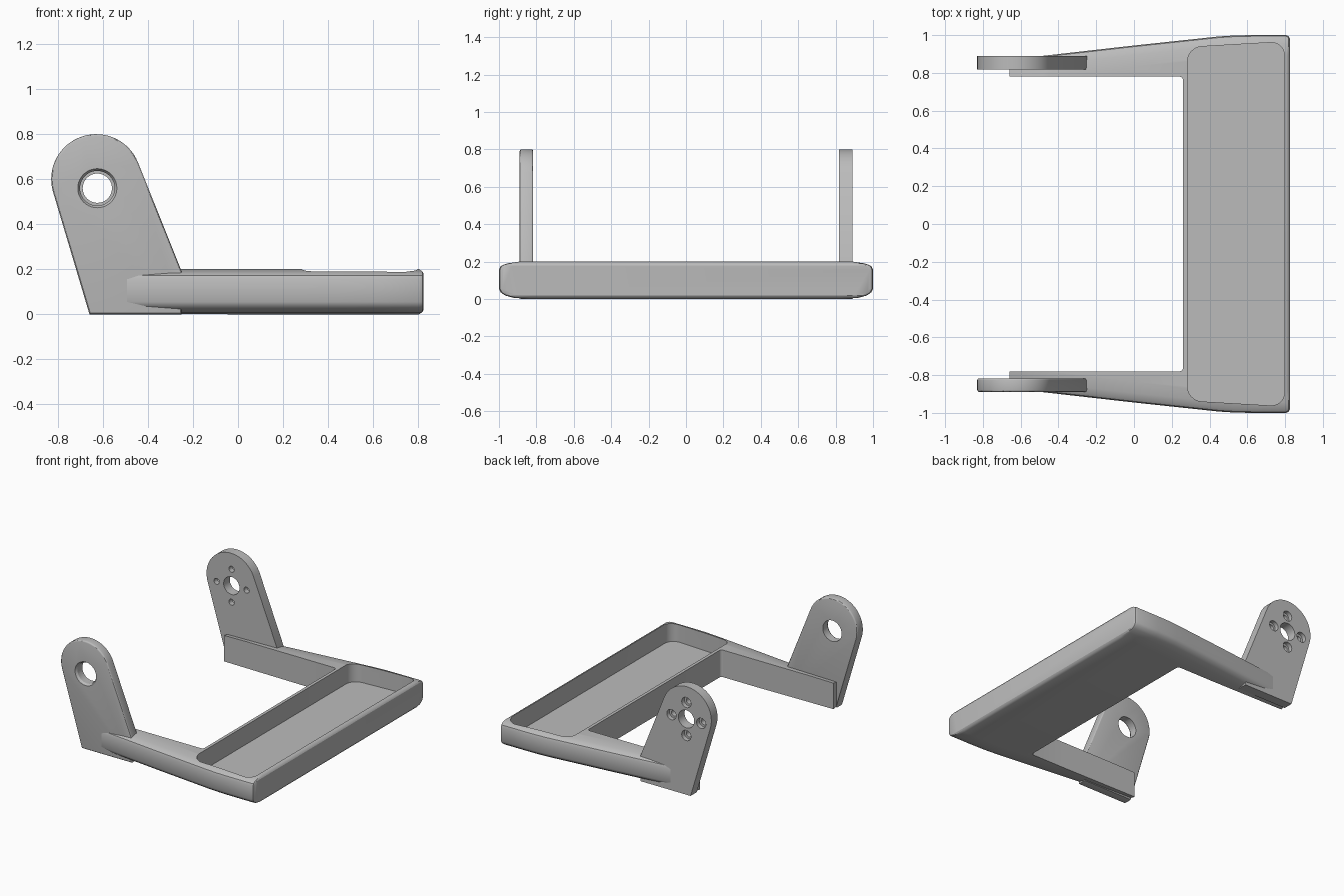
import bpy, bmesh, math
from mathutils import Vector

cube = bpy.data.objects.get("Cube")
if cube:
    bpy.data.objects.remove(cube)

# One grey plastic for everything
grey = bpy.data.materials.new("grey plastic")
grey.use_nodes = True
colour = (0.5, 0.5, 0.5, 1)
grey.diffuse_color = colour
grey.node_tree.nodes["Principled BSDF"].inputs["Base Color"].default_value = colour


def make_object(name, bm):
    bmesh.ops.recalc_face_normals(bm, faces=bm.faces)
    mesh = bpy.data.meshes.new(name)
    bm.to_mesh(mesh)
    bm.free()
    mesh.materials.append(grey)
    obj = bpy.data.objects.new(name, mesh)
    bpy.context.collection.objects.link(obj)
    return obj


def prism(name, outline, offset, round_sides=0.0, round_all=0.0):
    """Extrude a closed outline of 3D points by an offset."""
    bm = bmesh.new()
    face = bm.faces.new([bm.verts.new(p) for p in outline])
    bm.normal_update()
    ext = bmesh.ops.extrude_face_region(bm, geom=[face], use_keep_orig=True)
    moved = [g for g in ext["geom"] if isinstance(g, bmesh.types.BMVert)]
    bmesh.ops.translate(bm, verts=moved, vec=offset)
    bmesh.ops.recalc_face_normals(bm, faces=bm.faces)
    direction = Vector(offset).normalized()

    def along(e):
        return abs((e.verts[1].co - e.verts[0].co).normalized().dot(direction)) > 0.9
    if round_sides:
        edges = [e for e in bm.edges if along(e)]
        bmesh.ops.bevel(bm, geom=edges, offset=round_sides, segments=8,
                        profile=0.5, affect='EDGES')
    if round_all:
        edges = [e for e in bm.edges if not along(e)]
        bmesh.ops.bevel(bm, geom=edges, offset=round_all, segments=3,
                        profile=0.5, affect='EDGES')
    return make_object(name, bm)


def cylinder(x, z, y0, y1, r0, r1=None, sides=40):
    """Cutter along y, running from y0 to y1."""
    r1 = r0 if r1 is None else r1
    bm = bmesh.new()
    rings = []
    for y, r in ((y0, r0), (y1, r1)):
        rings.append([bm.verts.new((x + r * math.cos(a), y, z + r * math.sin(a)))
                      for a in (math.tau * i / sides for i in range(sides))])
        bm.faces.new(rings[-1])
    for i in range(sides):
        j = (i + 1) % sides
        bm.faces.new((rings[0][i], rings[0][j], rings[1][j], rings[1][i]))
    return make_object("cutter", bm)


def cut(obj, cutters):
    for c in cutters:
        mod = obj.modifiers.new("cut", 'BOOLEAN')
        mod.operation = 'DIFFERENCE'
        mod.solver = 'EXACT'
        mod.object = c
    deps = bpy.context.evaluated_depsgraph_get()
    mesh = bpy.data.meshes.new_from_object(obj.evaluated_get(deps))
    obj.modifiers.clear()
    obj.data = mesh
    for c in cutters:
        bpy.data.objects.remove(c)


def smooth(obj):
    bpy.ops.object.select_all(action='DESELECT')
    obj.select_set(True)
    bpy.context.view_layer.objects.active = obj
    bpy.ops.object.shade_smooth_by_angle(angle=math.radians(30))


# Tray frame: a soft-edged section lofted along x, narrowing to the arm tips
edge = [(0.16, 0), (0.08, 0.006), (0.035, 0.018), (0.01, 0.035), (0, 0.055),
        (0, 0.155), (0.006, 0.172), (0.02, 0.182), (0.05, 0.191), (0.11, 0.2)]
stations = [(-0.66, 0.87), (-0.45, 0.894), (0, 0.945), (0.3, 0.977), (0.45, 0.993),
            (0.53, 0.998), (0.62, 1.0), (0.805, 1.0), (0.819, 0.994), (0.825, 0.98)]
bm = bmesh.new()
loops = []
for x, w in stations:
    inset = 0.02 * max(0, (x - 0.805) / 0.02) ** 2
    half = [(w - d, min(max(z, inset), 0.2 - inset)) for d, z in edge]
    ring = half + [(-y, z) for y, z in reversed(half)]
    loops.append([bm.verts.new((x, y, z)) for y, z in ring])
for a, b in zip(loops, loops[1:]):
    for i in range(len(a)):
        j = (i + 1) % len(a)
        bm.faces.new((a[i], a[j], b[j], b[i]))
bm.faces.new(loops[0])
bm.faces.new(loops[-1])
frame = make_object("tray_frame", bm)

# Gap between the arms, and the shallow tray pocket
gap = prism("cutter", [(-1, -0.78, -0.2), (0.26, -0.78, -0.2),
                       (0.26, 0.78, -0.2), (-1, 0.78, -0.2)], (0, 0, 0.6), 0.02)
pocket = prism("cutter", [(0.283, -0.935, 0.06), (0.797, -0.965, 0.06),
                          (0.797, 0.965, 0.06), (0.283, 0.935, 0.06)], (0, 0, 0.4), 0.075)
cut(frame, [gap, pocket])
smooth(frame)

# Upright lugs: round top on slanted sides
cx, cz, r = -0.63, 0.6, 0.2
arc = [math.radians(22 + (195 - 22) * i / 32) for i in range(33)]
outline = [(-0.66, 0), (-0.25, 0), (-0.25, 0.19)]
outline += [(cx + r * math.cos(a), cz + r * math.sin(a)) for a in arc]


def lug(name, y, rounding):
    return prism(name, [(x, y, z) for x, z in outline], (0, 0.072, 0), 0, rounding)


hx, hz = -0.625, 0.56
# Plain pivot lug with a chamfered bore
pivot = lug("pivot_lug_right", -0.889, 0.01)
cut(pivot, [cylinder(hx, hz, -0.95, -0.75, 0.077),
            cylinder(hx, hz, -0.90, -0.872, 0.094, 0.076)])
smooth(pivot)

# Motor lug with centre bore and four counterbored screw holes
motor = lug("motor_lug_left", 0.817, 0)
holes = [cylinder(hx, hz, 0.75, 0.95, 0.065)]
for k in range(4):
    sx = hx + 0.122 * math.cos(k * math.pi / 2)
    sz = hz + 0.122 * math.sin(k * math.pi / 2)
    holes.append(cylinder(sx, sz, 0.75, 0.95, 0.022, sides=24))
    holes.append(cylinder(sx, sz, 0.858, 0.95, 0.038, sides=24))
cut(motor, holes)
smooth(motor)
